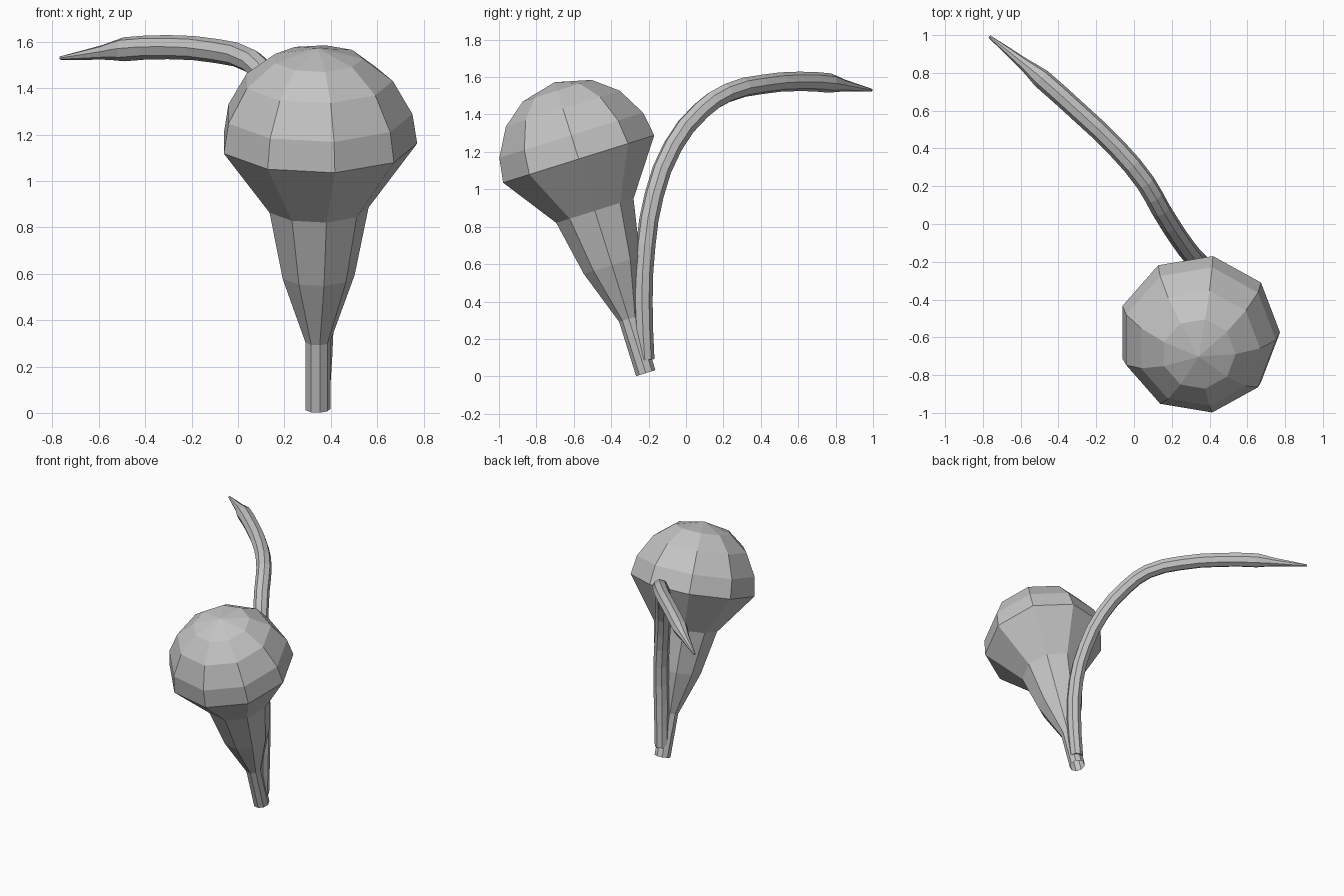
import bpy, bmesh, math
from mathutils import Matrix

cube = bpy.data.objects.get("Cube")
if cube:
    bpy.data.objects.remove(cube, do_unlink=True)

grey = bpy.data.materials.new("plain_grey")
grey.use_nodes = True
colour = (0.55, 0.55, 0.55, 1)
grey.diffuse_color = colour
grey.node_tree.nodes["Principled BSDF"].inputs["Base Color"].default_value = colour


def add_object(name, mesh):
    obj = bpy.data.objects.new(name, mesh)
    bpy.context.collection.objects.link(obj)
    mesh.materials.clear()
    mesh.materials.append(grey)
    for poly in mesh.polygons:
        poly.use_smooth = False
    return obj


# Bulb: nine-sided lathe, stalk and flare below a round dome, open at the base
SIDES = 9
EQUATOR, RADIUS = 1.2, 0.43
profile = [(0.055, 0), (0.055, 0.305), (0.16, 0.605), (0.22, 0.91)]
for deg in (0, 18, 41, 63):
    a = math.radians(deg)
    profile.append((RADIUS * math.cos(a), EQUATOR + RADIUS * math.sin(a)))

bm = bmesh.new()
rings = []
for r, h in profile:
    angles = [math.tau * i / SIDES for i in range(SIDES)]
    rings.append([bm.verts.new((r * math.cos(a), r * math.sin(a), h)) for a in angles])
for low, high in zip(rings, rings[1:]):
    for i in range(SIDES):
        j = (i + 1) % SIDES
        bm.faces.new((low[i], low[j], high[j], high[i]))
apex = bm.verts.new((0, 0, EQUATOR + RADIUS))
for i in range(SIDES):
    bm.faces.new((rings[-1][i], rings[-1][(i + 1) % SIDES], apex))
# Lean the bulb towards the front
bm.transform(Matrix.Translation((0.343, -0.215, 0.017))
             @ Matrix.Rotation(math.radians(17.4), 4, "X"))
bulb_mesh = bpy.data.meshes.new("bulb")
bm.to_mesh(bulb_mesh)
bm.free()
add_object("bulb", bulb_mesh)

# Tendril: a tube rising behind the stalk, arching back to a tapered tip
path = [
    (0.35, -0.215, 0.09), (0.362, -0.23, 0.4), (0.355, -0.215, 0.7),
    (0.31, -0.17, 0.97), (0.235, -0.07, 1.23), (0.14, 0.08, 1.42),
    (0.06, 0.22, 1.515), (-0.09, 0.4, 1.56), (-0.3, 0.6, 1.577),
    (-0.49, 0.77, 1.568), (-0.58, 0.845, 1.555), (-0.765, 0.992, 1.53),
]
curve = bpy.data.curves.new("tendril_path", "CURVE")
curve.dimensions = "3D"
curve.bevel_depth = 0.052
curve.bevel_resolution = 2
curve.resolution_u = 2
curve.use_fill_caps = True
spline = curve.splines.new("BEZIER")
spline.bezier_points.add(len(path) - 1)
for point, co in zip(spline.bezier_points, path):
    point.co = co
    point.handle_left_type = point.handle_right_type = "AUTO"
    point.radius = 1
spline.bezier_points[0].radius = 0.9
spline.bezier_points[-2].radius = 0.62
spline.bezier_points[-1].radius = 0.15

helper = bpy.data.objects.new("tendril_helper", curve)
bpy.context.collection.objects.link(helper)
bpy.context.view_layer.update()
evaluated = helper.evaluated_get(bpy.context.evaluated_depsgraph_get())
tendril_mesh = bpy.data.meshes.new_from_object(evaluated)
tendril_mesh.name = "tendril"
bpy.data.objects.remove(helper, do_unlink=True)
add_object("tendril", tendril_mesh)
